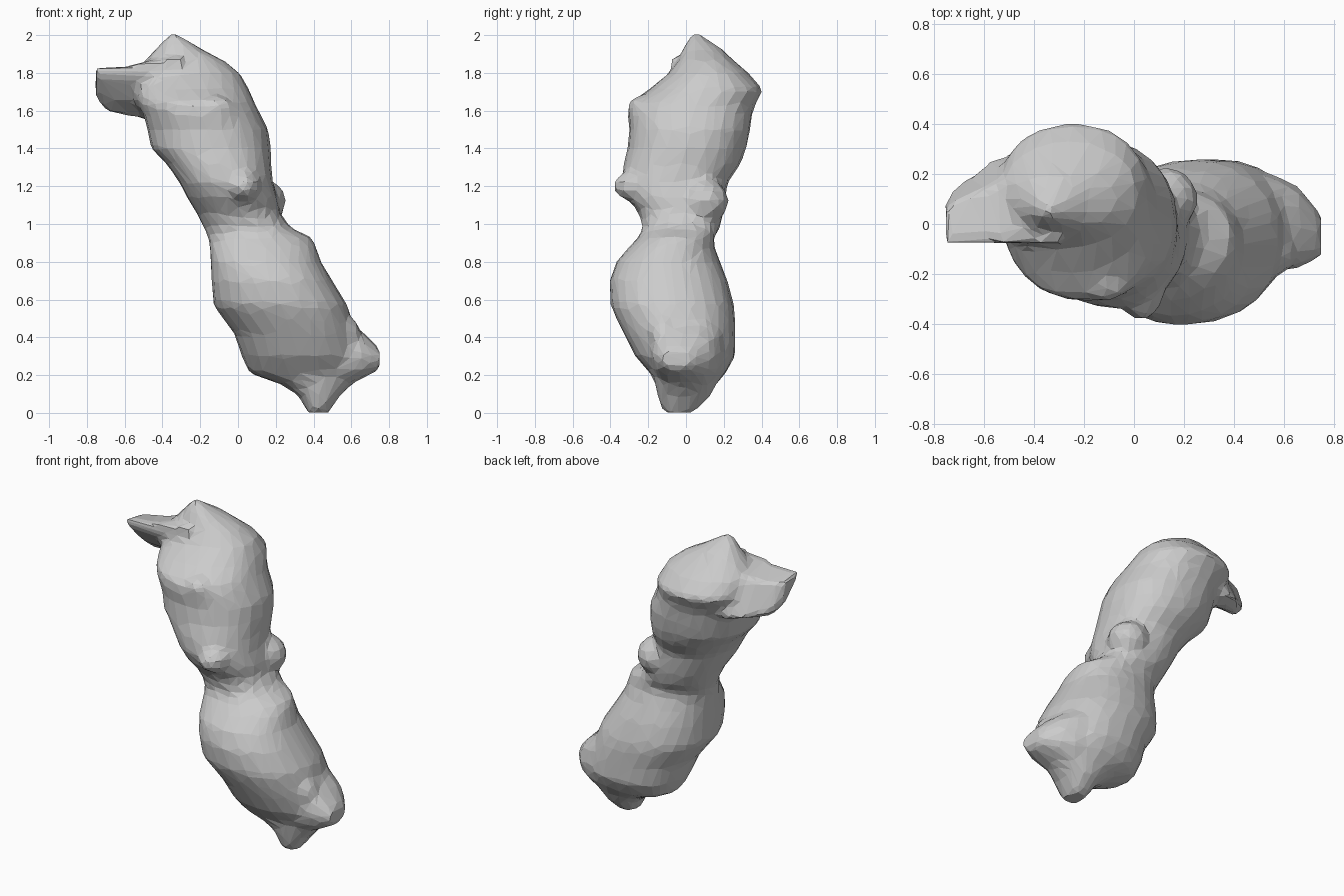
import bpy, bmesh, math
from mathutils import Vector

if "Cube" in bpy.data.objects:
    bpy.data.objects.remove(bpy.data.objects["Cube"])

bm = bmesh.new()


def skin(rings):
    """Join rings of equal length into a closed skin."""
    loops = [[bm.verts.new(p) for p in r] for r in rings]
    n = len(loops[0])
    for a, b in zip(loops, loops[1:]):
        for i in range(n):
            j = (i + 1) % n
            bm.faces.new((a[i], a[j], b[j], b[i]))
    bm.faces.new(loops[0][::-1])
    bm.faces.new(loops[-1])


def slice_ring(z, x0, x1, y0, y1, n=24, e=0.9):
    """Slightly squared oval in a level plane."""
    pts = []
    for i in range(n):
        a = 2 * math.pi * i / n
        c, s = math.cos(a), math.sin(a)
        pts.append(((x0 + x1) / 2 + (x1 - x0) / 2 * math.copysign(abs(c) ** e, c),
                    (y0 + y1) / 2 + (y1 - y0) / 2 * math.copysign(abs(s) ** e, s), z))
    return pts


def side_ring(x, y0, y1, z0, z1):
    """Upright oval facing along x."""
    return [(x, p[0], p[1]) for p in slice_ring(0, y0, y1, z0, z1, 12, 0.85)]


def fin_ring(x, back, bottom, top):
    """Fin section: thin lip in front, sloping down to the back."""
    return [(x, -.075, top), (x, -.075, 1.78), (x, .02, (1.74 + bottom) / 2),
            (x, back * .6, bottom), (x, back, bottom + .03), (x, back * .6, top - .03)]


def lump(x, y, z, rx, ry, rz):
    r = bmesh.ops.create_icosphere(bm, subdivisions=2, radius=1)
    for v in r["verts"]:
        v.co = Vector((x + v.co.x * rx, y + v.co.y * ry, z + v.co.z * rz))


# Main trunk: z, x range, y range
trunk = [
    (0.00, .37, .48, -.12, .04), (0.09, .32, .54, -.15, .13),
    (0.15, .23, .60, -.16, .16), (0.21, .06, .63, -.19, .21),
    (0.30, .02, .64, -.27, .26), (0.42, -.02, .62, -.33, .26),
    (0.50, -.08, .60, -.37, .26), (0.57, -.13, .58, -.40, .255),
    (0.70, -.14, .50, -.405, .22), (0.80, -.145, .44, -.37, .18),
    (0.88, -.15, .415, -.30, .15), (0.93, -.16, .39, -.25, .15),
    (0.98, -.18, .28, -.23, .18), (1.06, -.22, .22, -.25, .20),
    (1.14, -.27, .21, -.31, .21), (1.22, -.31, .185, -.34, .22),
    (1.32, -.38, .175, -.33, .29), (1.40, -.46, .175, -.31, .32),
    (1.50, -.48, .16, -.30, .34), (1.58, -.50, .12, -.31, .35),
    (1.64, -.53, .09, -.30, .37), (1.71, -.55, .06, -.20, .41),
    (1.80, -.53, .01, -.09, .33), (1.87, -.49, -.08, -.04, .25),
    (1.92, -.44, -.18, -.02, .20), (2.01, -.36, -.33, .03, .07)]
skin([slice_ring(*t) for t in trunk])

# Upper side fin
skin([fin_ring(-.755, .09, 1.67, 1.835), fin_ring(-.72, .15, 1.61, 1.835),
      fin_ring(-.66, .19, 1.58, 1.835), fin_ring(-.58, .25, 1.57, 1.84),
      fin_ring(-.48, .30, 1.55, 1.87), fin_ring(-.30, .25, 1.58, 1.88)])

# Lower side limb
skin([side_ring(.35, -.20, .20, .18, .55), side_ring(.56, -.19, .20, .13, .51),
      side_ring(.66, -.18, .15, .18, .43), side_ring(.75, -.13, .04, .23, .34)])

# Small bumps around the waist and chest
lump(.13, .10, 1.12, .13, .13, .12)
lump(.03, -.25, 1.20, .10, .14, .09)
lump(-.12, -.25, 1.61, .10, .06, .07)
lump(.58, -.12, .42, .07, .08, .09)

bmesh.ops.recalc_face_normals(bm, faces=bm.faces)
mesh = bpy.data.meshes.new("lumpy_body")
bm.to_mesh(mesh)
bm.free()
body = bpy.data.objects.new("lumpy_body", mesh)
bpy.context.collection.objects.link(body)

# Fuse into one skin, then reduce to coarse facets
rm = body.modifiers.new("fuse", 'REMESH')
rm.mode = 'VOXEL'
rm.voxel_size = 0.025
sm = body.modifiers.new("soften", 'SMOOTH')
sm.factor = 0.5
sm.iterations = 4
dc = body.modifiers.new("facets", 'DECIMATE')
dc.ratio = 0.09
